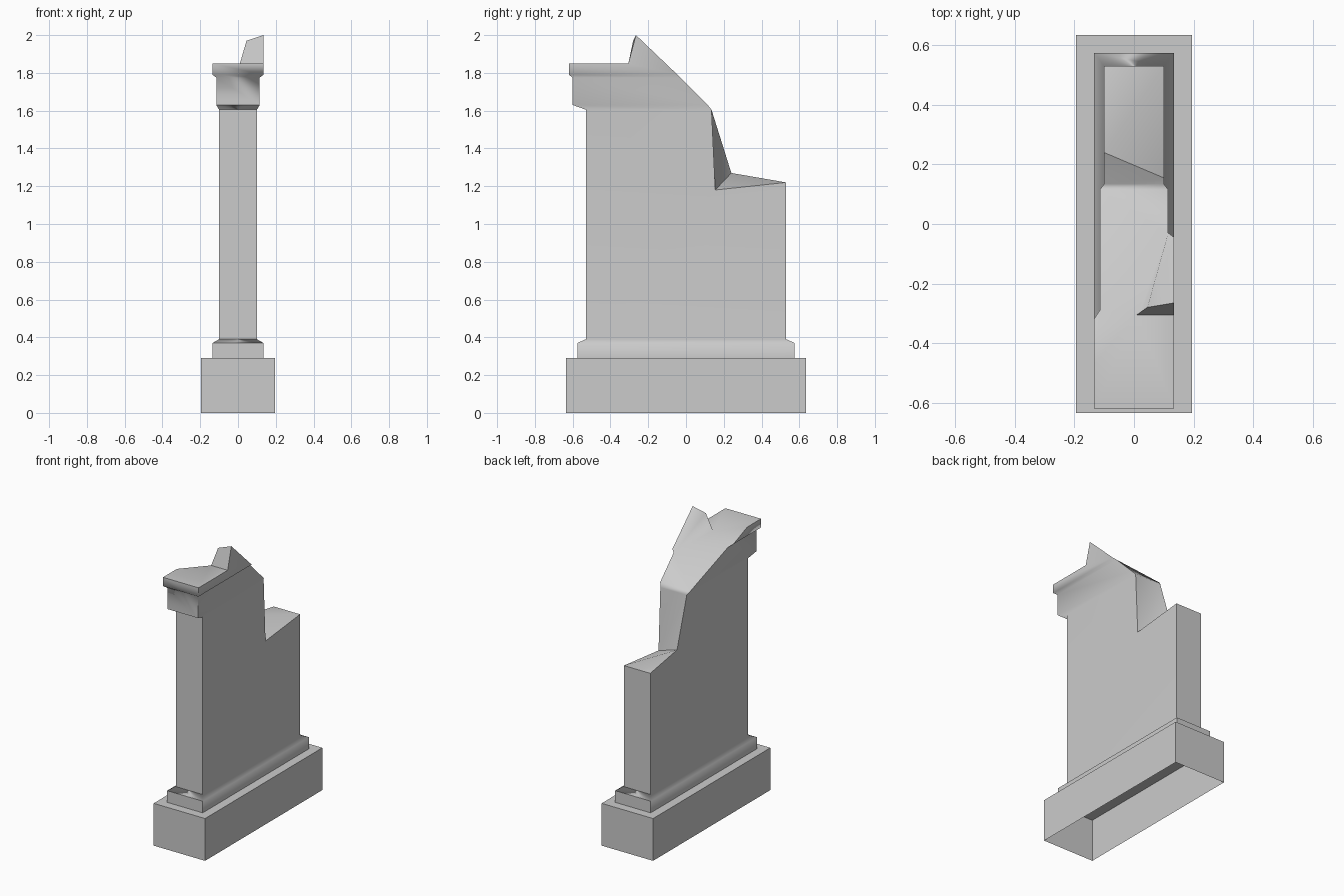
import bpy
import bmesh
import math

if "Cube" in bpy.data.objects:
    bpy.data.objects.remove(bpy.data.objects["Cube"], do_unlink=True)

# One stone colour for everything
stone = bpy.data.materials.new("grey_stone")
stone.use_nodes = True
GREY = (0.6, 0.6, 0.6, 1.0)
stone.diffuse_color = GREY
stone.node_tree.nodes["Principled BSDF"].inputs["Base Color"].default_value = GREY


def finish(bm, name, smooth_angle=None):
    bmesh.ops.remove_doubles(bm, verts=bm.verts, dist=0.0005)
    bmesh.ops.recalc_face_normals(bm, faces=bm.faces)
    mesh = bpy.data.meshes.new(name)
    bm.to_mesh(mesh)
    bm.free()
    mesh.materials.append(stone)
    obj = bpy.data.objects.new(name, mesh)
    bpy.context.collection.objects.link(obj)
    if smooth_angle:
        bpy.ops.object.select_all(action='DESELECT')
        obj.select_set(True)
        bpy.context.view_layer.objects.active = obj
        bpy.ops.object.shade_smooth_by_angle(angle=math.radians(smooth_angle))
        weighted = obj.modifiers.new("weighted_normals", 'WEIGHTED_NORMAL')
        weighted.keep_sharp = True
    return obj


def face(bm, *points):
    bm.faces.new([bm.verts.new(p) for p in points])


def ring(hx, hy, z):
    return [(hx, hy, z), (hx, -hy, z), (-hx, -hy, z), (-hx, hy, z)]


def strip(bm, lower, upper, closed):
    n = len(lower)
    for i in range(n if closed else n - 1):
        j = (i + 1) % n
        face(bm, lower[i], lower[j], upper[j], upper[i])


# Base block, open underneath
bm = bmesh.new()
base_top = ring(0.195, 0.635, 0.29)
strip(bm, ring(0.195, 0.635, 0), base_top, True)
face(bm, *base_top)
finish(bm, "base_block")

# Plinth with sloped top
bm = bmesh.new()
foot = ring(0.1, 0.53, 0.39)
plinth = [ring(0.135, 0.575, 0.29), ring(0.135, 0.575, 0.37), foot]
for lower, upper in zip(plinth, plinth[1:]):
    strip(bm, lower, upper, True)

# Cornice levels: half width, front y, z, broken end on +x side, on -x side
levels = [
    (0.1, -0.53, 1.605, 0.135, 0.135),
    (0.115, -0.6, 1.63, 0.115, 0.115),
    (0.115, -0.6, 1.775, -0.03, -0.29),
    (0.135, -0.62, 1.79, -0.045, -0.32),
    (0.135, -0.62, 1.85, -0.305, -0.47),
]
courses = [[(hx, right, z), (hx, front, z), (-hx, front, z), (-hx, left, z)]
           for hx, front, z, right, left in levels]
for lower, upper in zip(courses, courses[1:]):
    strip(bm, lower, upper, False)
right_break = [c[0] for c in courses]
left_break = [c[3] for c in courses]

# Wall faces, stepped down at the back
ledge = ring(0.1, 0.53, 1.22)
notch_right, notch_left = (0.1, 0.155, 1.18), (-0.1, 0.24, 1.27)
neck = courses[0]
face(bm, foot[0], ledge[0], notch_right, neck[0], neck[1], foot[1])
face(bm, foot[3], ledge[3], notch_left, neck[3], neck[2], foot[2])
face(bm, foot[1], foot[2], neck[2], neck[1])
face(bm, foot[0], foot[3], ledge[3], ledge[0])

# Ledge and rear break
face(bm, ledge[0], ledge[3], notch_left)
face(bm, ledge[0], notch_left, notch_right)
face(bm, notch_right, notch_left, neck[3])
face(bm, notch_right, neck[3], neck[0])

# Pointed shard on the cornice
shard_root, shard_mid = (0.01, -0.305, 1.85), (0.045, -0.28, 1.97)
shard_tip = (0.135, -0.265, 2.0)
shard_front = right_break[4]
face(bm, shard_front, shard_root, shard_mid, shard_tip)
face(bm, right_break[3], shard_front, shard_tip)

# Sloping upper break
face(bm, right_break[0], right_break[1], left_break[1], left_break[0])
face(bm, right_break[1], right_break[2], left_break[1])
face(bm, right_break[2], left_break[2], left_break[1])
face(bm, right_break[2], shard_root, left_break[2])
face(bm, shard_root, left_break[4], left_break[2])
face(bm, left_break[4], left_break[3], left_break[2])
face(bm, right_break[2], shard_mid, shard_root)
face(bm, right_break[2], right_break[3], shard_mid)
face(bm, right_break[3], shard_tip, shard_mid)

# Remaining flat top of the cornice
top = courses[4]
face(bm, top[0], top[1], top[2], top[3], shard_root)
finish(bm, "broken_wall", 62)
